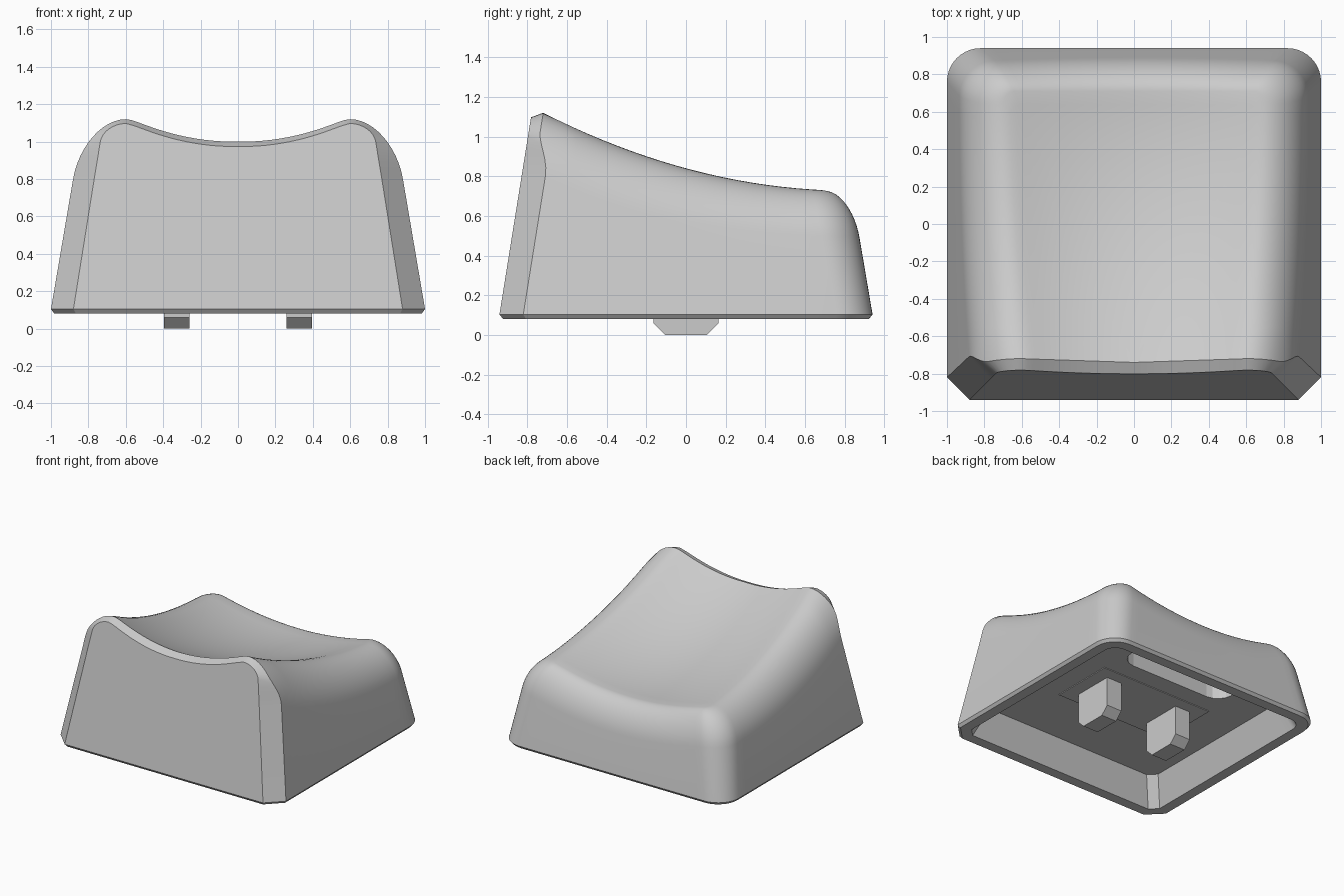
import bpy, bmesh
from math import sin, cos, pi, radians
from mathutils import Vector
from mathutils.geometry import interpolate_bezier

cube = bpy.data.objects.get("Cube")
if cube:
    bpy.data.objects.remove(cube, do_unlink=True)

# One plain grey plastic
grey = bpy.data.materials.new("light_grey_plastic")
grey.use_nodes = True
colour = (0.6, 0.6, 0.6, 1)
grey.diffuse_color = colour
grey.node_tree.nodes["Principled BSDF"].inputs["Base Color"].default_value = colour

BASE, TAPER = 0.104, 0.17
SIDE, ARC, BACK = 18, 10, 14
COLS = SIDE + ARC + BACK + 1
FILLET, DISH = 12, 20


def make_object(name, bm):
    bmesh.ops.recalc_face_normals(bm, faces=bm.faces)
    mesh = bpy.data.meshes.new(name)
    bm.to_mesh(mesh)
    bm.free()
    mesh.materials.append(grey)
    obj = bpy.data.objects.new(name, mesh)
    bpy.context.collection.objects.link(obj)
    return obj


def outline(i, w, b, r, yf):
    """Point i on a half outline: along the side, round the corner, across the back."""
    if i <= SIDE:
        return w, yf + (b - r - yf) * i / SIDE
    if i <= SIDE + ARC:
        a = pi / 2 * (i - SIDE) / ARC
        return w - r + r * cos(a), b - r + r * sin(a)
    return (w - r) * (COLS - 1 - i) / BACK, b


def wall_point(i, z):
    """Point on the tapered outer wall at height z."""
    inset = TAPER * (z - BASE)
    return Vector((*outline(i, 1 - inset, 0.94 - inset, 0.19, front_y(z) + 0.12), z))


def front_y(z):
    return -0.94 + 0.16 * (z - BASE)


def along(y):
    """0 at the front of the rim, 1 at the back."""
    return (y + 0.72) / 1.43


def rim_x(y):
    t = along(y)
    return 0.6 + 0.16 * t - 0.06 * t * t


def dish_z(x, y):
    """Finger dish: falls toward the back, hollow from side to side."""
    u = 0.7 - y
    s = min(abs(x) / rim_x(y), 1)
    rim = 0.73 + 0.043 * u + 0.163 * u * u
    depth = 0.13 - 0.035 * max(along(y), 0) ** 3
    return rim - depth * (1 - 1.1 * s ** 2 + 0.1 * s ** 22)


def round_over(start, corner, end, steps):
    """Quarter round from start to end, tangent to the lines through corner."""
    return interpolate_bezier(start, start.lerp(corner, 0.55), end.lerp(corner, 0.55), end, steps)


def flat_row(z, inset, chamfer, radius):
    """Level half ring with a chamfered front corner, starting on the centre line."""
    w, b = 1 - inset, 0.94 - inset
    yf = -b
    row = [(0, yf, z), (w - chamfer, yf, z)]
    return row + [(*outline(i, w, b, radius, yf + chamfer), z) for i in range(COLS)]


# Ridge of the rim, and the round-over that joins it to the wall
ridge, rounds = [], []
for i in range(COLS):
    x, y = outline(i, 1, 0.71, 0.08, -0.72)
    x *= rim_x(y)
    top = Vector((x, y, dish_z(x, y)))
    ridge.append(top)
    drop = 0.32 - 0.09 * along(y)
    rounds.append(round_over(wall_point(i, top.z - drop), wall_point(i, top.z), top, FILLET + 1))

# Edge of the flat front face: straight up, then rounded
edge = [Vector((0.883 - 0.164 * (z - BASE), 0, z)) for z in (0.8, 0.85, 0.9, 0.95, 1.0)]
edge = edge[:-1] + round_over(edge[-1], Vector((0.72, 0, 1.097)), Vector((0.6, 0, 1.097)), FILLET - 3)

rows = []
for k in range(FILLET + 1):
    e = edge[k]
    row = [(e.x, front_y(e.z), e.z)] + [tuple(column[k]) for column in rounds]
    x, _, z = row[1]
    q = min(1, k / FILLET / 0.5)
    row[1] = (x, front_y(z) + 0.12 - 0.062 * q * q * (3 - 2 * q), z)
    rows.append(row)
# Dish, shrinking toward the middle of the front edge
apex = Vector((0, -0.74, 0))
for k in range(1, DISH + 1):
    row = []
    for r in ridge:
        p = r.lerp(apex, k / DISH)
        row.append((p.x, p.y, dish_z(p.x, p.y)))
    x, _, z = row[0]
    z -= 0.026
    rows.append([(x, front_y(z), z)] + row)

# Half of the shell: lower lip, hollow underside, walls and dish
bm = bmesh.new()
lower = [flat_row(0.3, 0.19, 0.06, 0.08), flat_row(0.082, 0.1, 0.06, 0.1),
         flat_row(0.082, 0.017, 0.115, 0.17), flat_row(BASE, 0, 0.12, 0.18)]
lower = [[bm.verts.new(p) for p in row] for row in lower]
upper = [[bm.verts.new(p) for p in row] for row in rows]


def bridge(strips):
    for a, b in zip(strips, strips[1:]):
        for i in range(len(a) - 1):
            bm.faces.new((a[i], a[i + 1], b[i + 1], b[i]))


bridge(lower)
bridge([lower[-1][1:]] + upper)
bm.faces.new(lower[0])
bm.faces.new([lower[-1][0], lower[-1][1]] + [row[0] for row in upper])
bmesh.ops.remove_doubles(bm, verts=bm.verts, dist=0.0005)
mirrored = bmesh.ops.duplicate(bm, geom=bm.verts[:] + bm.edges[:] + bm.faces[:])["geom"]
for v in mirrored:
    if isinstance(v, bmesh.types.BMVert):
        v.co.x *= -1
bmesh.ops.remove_doubles(bm, verts=bm.verts, dist=0.0005)
shell = make_object("keycap_shell", bm)

# Rounded slot in the underside near the back
bm = bmesh.new()
ring = []
for cx, start in ((0.35, -pi / 2), (-0.35, pi / 2)):
    for k in range(9):
        a = start + pi * k / 8
        ring.append(bm.verts.new((cx + 0.13 * cos(a), 0.54 + 0.13 * sin(a), 0.25)))
slot = bm.faces.new(ring)
top = bmesh.ops.extrude_face_region(bm, geom=[slot])["geom"]
bmesh.ops.translate(bm, vec=(0, 0, 0.2),
                    verts=[v for v in top if isinstance(v, bmesh.types.BMVert)])
cutter = make_object("slot_cutter", bm)
cutter.hide_render = True
cutter.hide_viewport = True
cut = shell.modifiers.new("slot", "BOOLEAN")
cut.object = cutter
cut.operation = "DIFFERENCE"
cut.solver = "EXACT"

bpy.ops.object.select_all(action="DESELECT")
shell.select_set(True)
bpy.context.view_layer.objects.active = shell
bpy.ops.object.shade_smooth_by_angle(angle=radians(28))


# Mounting plate and the two chamfered clips below it
def prism(name, profile, x0, x1):
    bm = bmesh.new()
    face = bm.faces.new([bm.verts.new((x0, y, z)) for y, z in profile])
    end = bmesh.ops.extrude_face_region(bm, geom=[face])["geom"]
    bmesh.ops.translate(bm, vec=(x1 - x0, 0, 0),
                        verts=[v for v in end if isinstance(v, bmesh.types.BMVert)])
    return make_object(name, bm)


prism("mounting_plate", [(-0.26, 0.294), (0.26, 0.294), (0.26, 0.31), (-0.26, 0.31)], -0.5, 0.5)
clip = [(-0.165, 0.305), (-0.165, 0.06), (-0.105, 0), (0.105, 0), (0.165, 0.06), (0.165, 0.305)]
for name, x in (("left_clip", 0.26), ("right_clip", -0.395)):
    prism(name, clip, x, x + 0.135)
